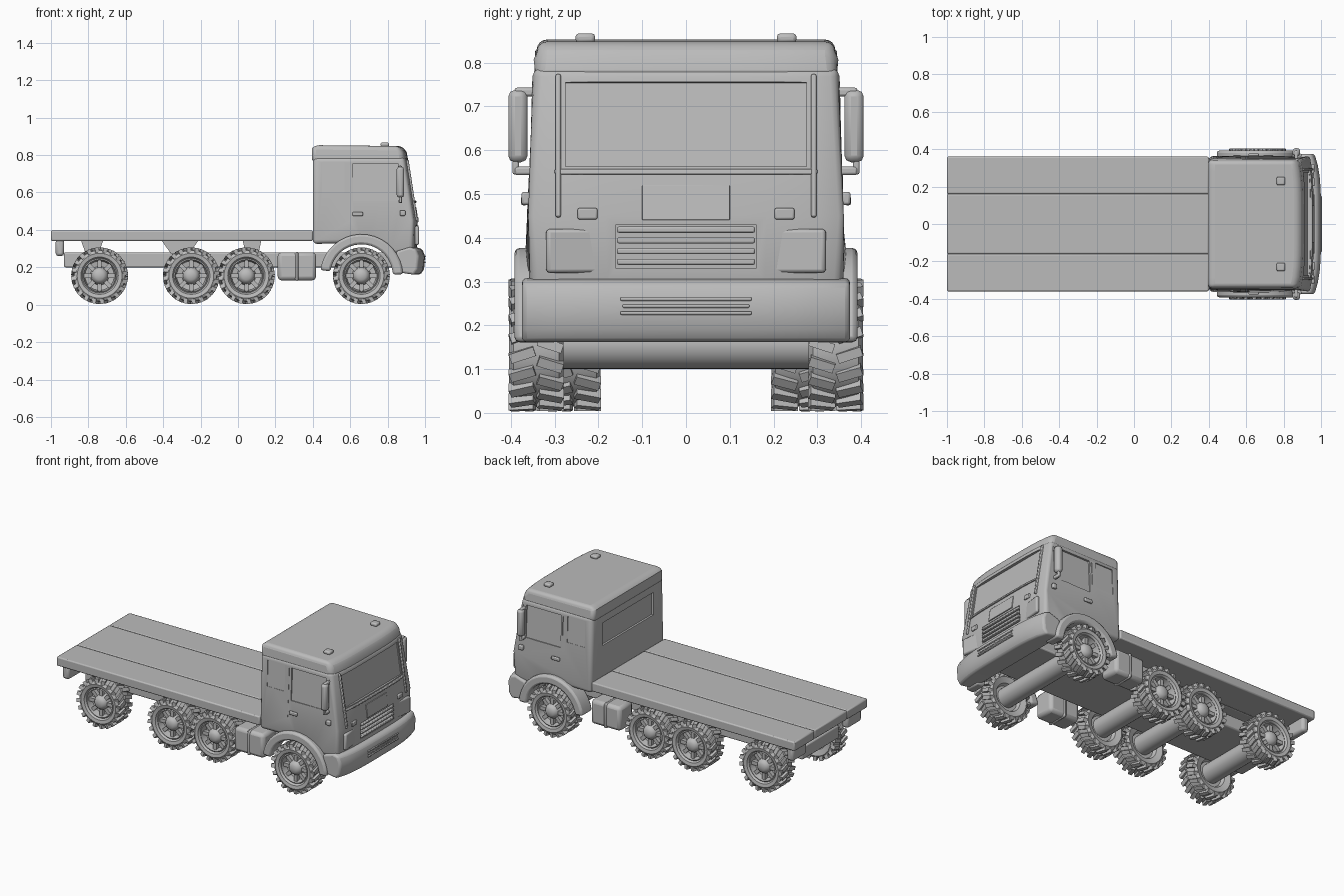
import bpy, bmesh, math
from math import sin, cos, pi, radians
from mathutils import Matrix, Vector

if "Cube" in bpy.data.objects:
    bpy.data.objects.remove(bpy.data.objects["Cube"])

grey = bpy.data.materials.new("plain_grey")
grey.use_nodes = True
grey.diffuse_color = (0.5, 0.5, 0.5, 1)
grey.node_tree.nodes["Principled BSDF"].inputs["Base Color"].default_value = (0.5, 0.5, 0.5, 1)
parts = []


def finish(name, bm, bevel=0.0, segments=3):
    bmesh.ops.recalc_face_normals(bm, faces=bm.faces)
    mesh = bpy.data.meshes.new(name)
    bm.to_mesh(mesh)
    bm.free()
    mesh.materials.append(grey)
    ob = bpy.data.objects.new(name, mesh)
    bpy.context.collection.objects.link(ob)
    parts.append(ob)
    if bevel:
        mod = ob.modifiers.new("round_edges", 'BEVEL')
        mod.width, mod.segments, mod.limit_method = bevel, segments, 'ANGLE'
        mod.angle_limit = radians(40)
    return ob


def add_box(bm, centre, size, turn=None):
    m = Matrix.Translation(centre) @ (turn or Matrix()) @ Matrix.Diagonal((*size, 1))
    bmesh.ops.create_cube(bm, size=1, matrix=m)


def box(name, centre, size, bevel=0.008, turn=None):
    bm = bmesh.new()
    add_box(bm, centre, size, turn)
    return finish(name, bm, bevel, 2)


def loft(name, profile, stations, warp=None, bevel=0.0, segments=3):
    """Sweep an xz profile across y, moving each point with warp(x, y, z)."""
    bm = bmesh.new()
    rings = [[bm.verts.new(warp(x, y, z) if warp else (x, y, z)) for x, z in profile]
             for y in stations]
    n = len(profile)
    for a, b in zip(rings, rings[1:]):
        for i in range(n):
            bm.faces.new((a[i], a[(i + 1) % n], b[(i + 1) % n], b[i]))
    bm.faces.new(rings[0])
    bm.faces.new(rings[-1][::-1])
    return finish(name, bm, bevel, segments)


def cylinder(name, centre, radius, length):
    bm = bmesh.new()
    m = Matrix.Translation(centre) @ Matrix.Rotation(pi / 2, 4, 'X')
    bmesh.ops.create_cone(bm, cap_ends=True, segments=28, radius1=radius, radius2=radius,
                          depth=length, matrix=m)
    return finish(name, bm)


SPAN = [i / 6 - 1 for i in range(13)]
LEAN = radians(-8.6)
tilt = Matrix.Rotation(LEAN, 4, 'Y')
WHEEL_Z = 0.155
FRONT_X = 0.66


def half_width(z):
    return 0.37 - 0.06 * max(0, z - 0.45) - 0.12 * max(0, 0.38 - z)


def cab_warp(x, y, z):
    bow = 0.022 * y ** 4 if x > 0.8 else 0
    return (x - bow, y * half_width(z), z)


def front_x(z):
    return 0.96 - 0.15 * max(0, z - 0.45)


# Cab body with the wheel opening in its lower edge
arch = [(FRONT_X + 0.18 * cos(radians(a)), WHEEL_Z + 0.18 * sin(radians(a)))
        for a in range(105, 39, -13)]
cab = loft("cab_body", [(0.4, 0.325)] + arch + [(0.84, 0.27), (0.955, 0.28), (0.96, 0.45),
           (0.909, 0.79), (0.4, 0.79)], SPAN, cab_warp, 0.022)

# Recesses for the glass, grille and door seams
bm = bmesh.new()
add_box(bm, (front_x(0.66), 0, 0.66), (0.03, 0.55, 0.195), tilt)
add_box(bm, (0.96, 0, 0.38), (0.06, 0.32, 0.10))
add_box(bm, (0.4, 0, 0.655), (0.024, 0.5, 0.14))
for s in (-1, 1):
    lean = Matrix.Rotation(s * radians(3.4), 4, 'X')
    add_box(bm, (0.735, s * half_width(0.655), 0.655), (0.24, 0.024, 0.2), lean)
    add_box(bm, (0.51, s * half_width(0.68), 0.68), (0.12, 0.014, 0.16), lean)
    for x in (0.6, 0.875):
        add_box(bm, (x, s * half_width(0.57), 0.57), (0.006, 0.014, 0.36), lean)
cutter = finish("cab_cutter", bm)
cutter.hide_render = True
mod = cab.modifiers.new("recesses", 'BOOLEAN')
mod.object, mod.solver = cutter, 'EXACT'
graph = bpy.context.evaluated_depsgraph_get()
carved = bpy.data.meshes.new_from_object(cab.evaluated_get(graph))
cab.modifiers.clear()
cab.data = carved
parts.remove(cutter)
bpy.data.objects.remove(cutter)

# Roof
loft("roof", [(0.395, 0.76), (0.912, 0.76), (0.902, 0.815), (0.88, 0.848), (0.41, 0.853),
              (0.395, 0.835)], SPAN,
     lambda x, y, z: (x - (0.022 * y ** 4 if x > 0.8 else 0),
                      y * (0.348 if z < 0.8 else 0.341), z), 0.03, 4)

# Front face details
for i in range(4):
    box("grille_slat", (0.948, 0, 0.345 + i * 0.0245), (0.035, 0.315, 0.014), 0.004)
box("front_badge_panel", (front_x(0.48), 0, 0.48), (0.008, 0.2, 0.08), 0.002, tilt)
loft("windshield_sill", [(0.935, 0.545), (0.955, 0.545), (0.953, 0.557), (0.935, 0.557)],
     SPAN, lambda x, y, z: (x - 0.011 * y ** 4, y * 0.3, z), 0.003, 2)

# Bumper
bumper = loft("front_bumper", [(0.845, 0.175), (0.975, 0.16), (0.995, 0.19), (1.0, 0.26),
              (0.985, 0.298), (0.95, 0.308), (0.845, 0.285)], SPAN,
              lambda x, y, z: (x - (0.035 * y ** 4 if x > 0.9 else 0), y * 0.375, z), 0.012)
for z in (0.228, 0.26):
    box("bumper_slot_lip", (0.995, 0, z), (0.018, 0.3, 0.008), 0.003)
box("bumper_slot_bar", (0.995, 0, 0.244), (0.014, 0.29, 0.008), 0.003)

# Paired cab parts
for s in (-1, 1):
    turn = Matrix.Rotation(-s * radians(8), 4, 'Z')
    box("headlight", (0.948, s * 0.245, 0.37), (0.022, 0.15, 0.1), 0.008, turn)
    box("indicator", (0.957, s * 0.225, 0.455), (0.016, 0.045, 0.026), 0.004)
    box("windshield_pillar", (front_x(0.61) - 0.008, s * 0.292, 0.61), (0.018, 0.012, 0.33),
        0.004, tilt)
    box("roof_lamp", (0.785, s * 0.23, 0.856), (0.045, 0.045, 0.022), 0.008)
    box("mirror", (0.868, s * 0.384, 0.655), (0.04, 0.044, 0.165), 0.015)
    for z in (0.733, 0.553):
        box("mirror_arm", (0.868, s * 0.362, z), (0.02, 0.06, 0.02), 0.006)
    box("mirror_bracket", (0.868, s * 0.389, 0.565), (0.016, 0.014, 0.04), 0.004)
    box("door_handle", (0.64, s * 0.37, 0.485), (0.055, 0.014, 0.022), 0.005)
    box("door_step_grip", (0.88, s * 0.366, 0.49), (0.03, 0.02, 0.03), 0.006)

    # Wheel arch flare
    band = [(r, radians(a)) for r, angles in
            ((0.222, range(2, 173, 10)), (0.168, range(172, 1, -10))) for a in angles]
    loft("wheel_arch", [(FRONT_X + r * cos(a), WHEEL_Z + r * sin(a)) for r, a in band],
         [s * 0.29, s * 0.392], None, 0.012, 2)

    # Side tank and rear lamp bracket
    box("side_tank", (0.315, s * 0.28, 0.205), (0.205, 0.13, 0.15), 0.02)
    box("tank_strap", (0.315, s * 0.28, 0.205), (0.02, 0.138, 0.156), 0.015)
    box("rear_lamp_bracket", (-0.952, s * 0.27, 0.305), (0.045, 0.14, 0.09), 0.015)

# Flat bed made of three long panels
for name, y, w in (("bed_left", 0.2605, 0.199), ("bed_middle", 0, 0.32),
                   ("bed_right", -0.2605, 0.199)):
    box(name, (-0.3, y, 0.369), (1.4, w, 0.056), 0.007)
box("bed_core", (-0.3, 0, 0.367), (1.38, 0.7, 0.046), 0.004)

# Chassis and the supports that carry the bed
box("chassis", (-0.04, 0, 0.24), (1.78, 0.36, 0.08), 0.008)
for x, top, foot in ((-0.78, 0.06, 0.035), (-0.31, 0.1, 0.05), (0.075, 0.05, 0.035)):
    loft("bed_support", [(x - foot, 0.275), (x + foot, 0.275), (x + top, 0.345),
                         (x - top, 0.345)], [-0.2, 0.2])

# Wheel: lathed tyre and rim, then spokes and tread blocks
bm = bmesh.new()
outline = [(0, -0.03), (0.075, -0.03), (0.085, -0.05), (0.12, -0.062), (0.136, -0.052),
           (0.141, 0), (0.136, 0.052), (0.12, 0.062), (0.1, 0.058), (0.092, 0.046),
           (0.086, 0.05), (0.078, 0.01), (0.05, 0.005), (0.044, 0.035), (0.034, 0.05),
           (0.022, 0.058), (0, 0.06)]
verts = [bm.verts.new((r, y, 0)) for r, y in outline]
edges = [bm.edges.new(pair) for pair in zip(verts, verts[1:])]
bmesh.ops.spin(bm, geom=verts + edges, cent=(0, 0, 0), axis=(0, 1, 0), angle=2 * pi,
               steps=36)
bmesh.ops.remove_doubles(bm, verts=bm.verts, dist=0.0005)
for i in range(8):
    turn = Matrix.Rotation(i * pi / 4, 4, 'Y')
    add_box(bm, turn @ Vector((0.063, 0.024, 0)), (0.045, 0.024, 0.022), turn)
for i in range(40):
    side = 1 if i % 2 else -1
    turn = Matrix.Rotation(i * pi / 20, 4, 'Y')
    add_box(bm, turn @ Vector((0.138, side * 0.032, 0)), (0.026, 0.058, 0.022),
            turn @ Matrix.Rotation(side * radians(18), 4, 'X'))
wheel = finish("wheel", bm, 0)
wheel_mesh = wheel.data
parts.remove(wheel)
bpy.data.objects.remove(wheel)

for label, x, y in (("front", FRONT_X, 0.342), ("third", 0.045, 0.257),
                    ("second", -0.25, 0.257), ("rear", -0.74, 0.257)):
    cylinder(label + "_axle", (x, 0, WHEEL_Z + 0.003), 0.058, 2 * y - 0.06)
    for s, side in ((1, "left"), (-1, "right")):
        ob = bpy.data.objects.new(f"{label}_wheel_{side}", wheel_mesh)
        ob.location = (x, s * y, WHEEL_Z)
        ob.rotation_euler.z = 0 if s > 0 else pi
        bpy.context.collection.objects.link(ob)
        parts.append(ob)

# Smooth shading with sharp edges kept
bpy.ops.object.select_all(action='DESELECT')
for ob in parts:
    ob.select_set(True)
bpy.context.view_layer.objects.active = parts[0]
bpy.ops.object.shade_smooth_by_angle(angle=radians(35))
